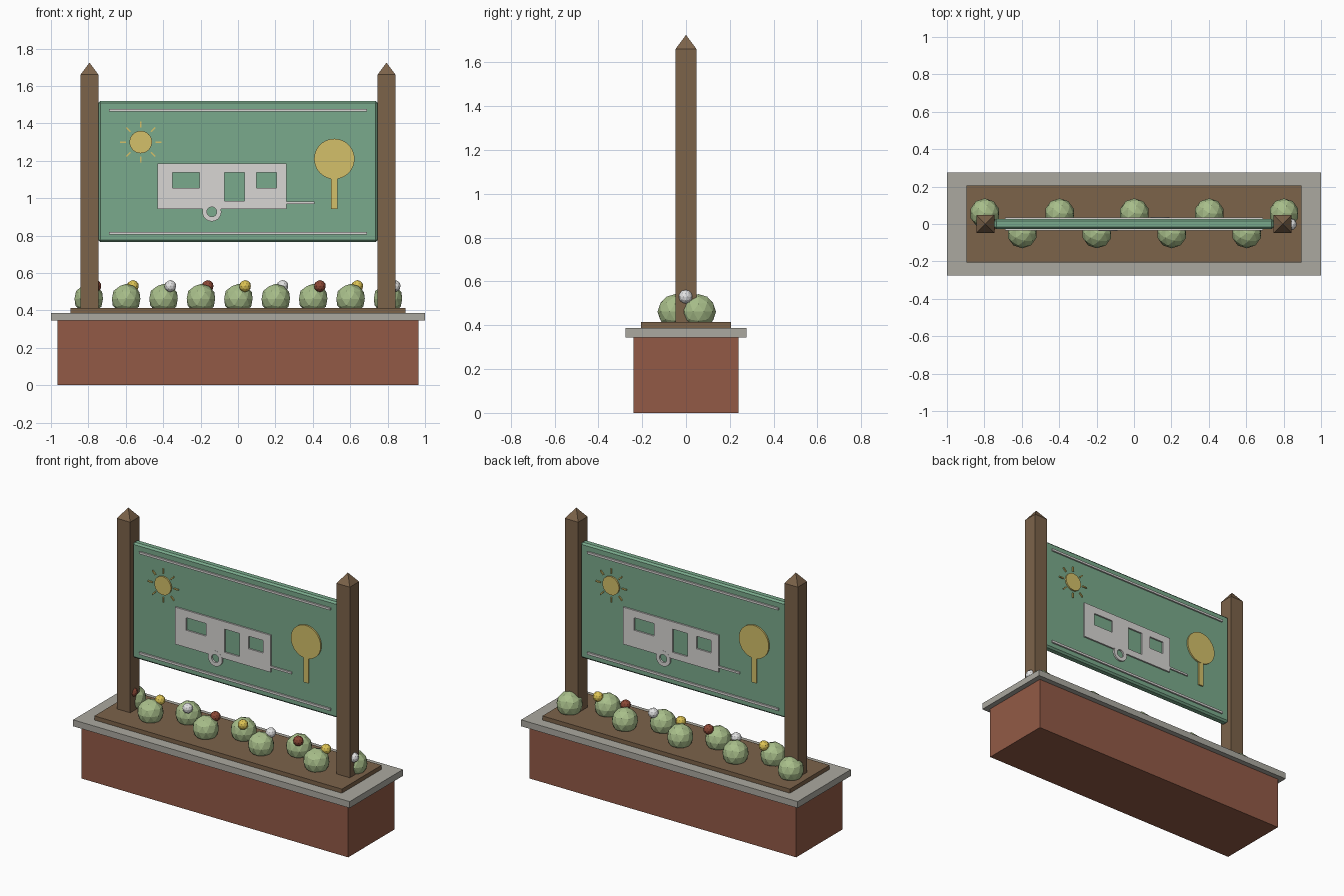
import bpy, bmesh, math
from mathutils import Matrix, Vector

if "Cube" in bpy.data.objects:
    bpy.data.objects.remove(bpy.data.objects["Cube"])


def material(name, rgb):
    m = bpy.data.materials.new(name)
    lin = [((c / 255 + 0.055) / 1.055) ** 2.4 for c in rgb]
    m.diffuse_color = (*lin, 1)
    m.use_nodes = True
    m.node_tree.nodes["Principled BSDF"].inputs["Base Color"].default_value = m.diffuse_color
    return m


BRICK = material("brick", (146, 90, 70))
STONE = material("stone", (171, 169, 160))
WOOD = material("brown_wood", (124, 99, 74))
GREEN = material("sign_green", (122, 170, 140))
GOLD = material("gold", (212, 192, 106))
WHITE = material("off_white", (216, 214, 212))
LEAF = material("leaf_green", (168, 190, 138))
FLOWERS = [material("red_bloom", (140, 72, 54)),
           material("yellow_bloom", (222, 196, 84)),
           material("white_bloom", (228, 228, 228))]


def add_object(name, mesh, mat):
    mesh.materials.clear()
    mesh.materials.append(mat)
    ob = bpy.data.objects.new(name, mesh)
    bpy.context.collection.objects.link(ob)
    return ob


def from_bmesh(name, bm, mat):
    mesh = bpy.data.meshes.new(name)
    bm.to_mesh(mesh)
    bm.free()
    return add_object(name, mesh, mat)


def box(name, x, y, z0, z1, mat, cx=0):
    """Box with half sizes x, y between heights z0 and z1."""
    bm = bmesh.new()
    bmesh.ops.create_cube(bm, size=1)
    bmesh.ops.scale(bm, vec=(2 * x, 2 * y, z1 - z0), verts=bm.verts)
    bmesh.ops.translate(bm, vec=(cx, 0, (z0 + z1) / 2), verts=bm.verts)
    return from_bmesh(name, bm, mat)


def ball(name, loc, r, mat):
    bm = bmesh.new()
    bmesh.ops.create_icosphere(bm, subdivisions=2, radius=r,
                               matrix=Matrix.Translation(loc))
    return from_bmesh(name, bm, mat)


def rect(x0, x1, z0, z1):
    return [(x0, z0), (x1, z0), (x1, z1), (x0, z1)]


def circle(cx, cz, r, n=32):
    return [(cx + r * math.cos(2 * math.pi * i / n),
             cz + r * math.sin(2 * math.pi * i / n)) for i in range(n)]


def relief(name, loops, mat, depth=0.036):
    """Raised cut-out on the sign; inner loops become holes. Made for both faces."""
    cu = bpy.data.curves.new(name + "_outline", 'CURVE')
    cu.dimensions = '2D'
    cu.fill_mode = 'BOTH'
    half = (depth - 0.02) / 2
    cu.extrude = half
    for loop in loops:
        sp = cu.splines.new('POLY')
        sp.points.add(len(loop) - 1)
        for p, (x, z) in zip(sp.points, loop):
            p.co = (x, z, 0, 1)
        sp.use_cyclic_u = True
    tmp = bpy.data.objects.new(name + "_outline", cu)
    bpy.context.collection.objects.link(tmp)
    dg = bpy.context.evaluated_depsgraph_get()
    mesh = bpy.data.meshes.new_from_object(tmp.evaluated_get(dg))
    bpy.data.objects.remove(tmp)
    mesh.transform(Matrix.Translation((0, -0.02 - half, 0))
                   @ Matrix.Rotation(math.pi / 2, 4, 'X'))
    for poly in mesh.polygons:
        poly.use_smooth = False
    add_object(name + "_front", mesh, mat)
    back = mesh.copy()
    back.transform(Matrix.Rotation(math.pi, 4, 'Z'))
    add_object(name + "_back", back, mat)


# Planter base
box("brick_planter", 0.965, 0.24, 0, 0.345, BRICK)
box("stone_cap", 1.0, 0.275, 0.345, 0.387, STONE)
box("soil_bed", 0.895, 0.205, 0.387, 0.414, WOOD)

# Posts with pyramid tops
for side, sx in (("left", -1), ("right", 1)):
    box(side + "_post", 0.048, 0.048, 0.40, 1.66, WOOD, cx=sx * 0.794)
    bm = bmesh.new()
    bmesh.ops.create_cone(
        bm, cap_ends=True, segments=4, radius1=0.048 * math.sqrt(2), radius2=0,
        depth=0.065, matrix=Matrix.Translation((sx * 0.794, 0, 1.6925))
        @ Matrix.Rotation(math.pi / 4, 4, 'Z'))
    from_bmesh(side + "_post_top", bm, WOOD)

# Sign board with chamfered edges
board = box("sign_board", 0.747, 0.026, 0.765, 1.52, GREEN)
bev = board.modifiers.new("chamfer", 'BEVEL')
bev.width = 0.011
bev.segments = 1

# Trim strips
relief("upper_strip", [rect(-0.69, 0.69, 1.463, 1.477)], WHITE)
relief("lower_strip", [rect(-0.69, 0.69, 0.805, 0.82)], WHITE)

# Sun
relief("sun_disc", [circle(-0.52, 1.30, 0.06)], GOLD)
rays = []
for i in range(8):
    a = i * math.pi / 4
    d, n = Vector((math.cos(a), math.sin(a))), Vector((-math.sin(a), math.cos(a)))
    c = Vector((-0.52, 1.30))
    rays.append([tuple(c + d * r + n * w) for r, w in
                 ((0.078, -0.004), (0.11, -0.004), (0.11, 0.004), (0.078, 0.004))])
relief("sun_rays", rays, GOLD, 0.034)

# Tree
relief("tree_crown", [circle(0.515, 1.21, 0.108, 40)], GOLD)
relief("tree_trunk", [rect(0.497, 0.533, 0.943, 1.12)], GOLD, 0.035)

# Caravan body with windows, door and wheel arch
WX, WZ, AR = -0.14, 0.927, 0.04
a0 = math.asin((0.943 - WZ) / AR)
arch = [(WX + AR * math.cos(t), WZ + AR * math.sin(t))
        for t in [math.pi - a0 - i * (math.pi - 2 * a0) / 10 for i in range(11)]]
body = [(-0.43, 0.943)] + arch + [(0.26, 0.943), (0.26, 1.185), (-0.43, 1.185)]
relief("caravan_body", [body,
                        rect(-0.35, -0.205, 1.055, 1.137),
                        rect(-0.073, 0.035, 0.985, 1.137),
                        rect(0.1, 0.207, 1.055, 1.137)], WHITE)
relief("caravan_wheel", [circle(WX, WZ, 0.051), circle(WX, WZ, 0.026)], WHITE, 0.037)
relief("caravan_hitch", [rect(0.255, 0.41, 0.97, 0.983)], WHITE, 0.035)

# Staggered shrubs, each with a bloom beside it
for i in range(9):
    x = -0.8 + 0.2 * i
    y = 0.057 if i % 2 == 0 else -0.05
    ball(f"shrub_{i + 1}", (x + 0.002, y, 0.462), 0.08, LEAF)
    ball(f"bloom_{i + 1}", (x + 0.038, -0.002, 0.53), 0.032, FLOWERS[i % 3])
